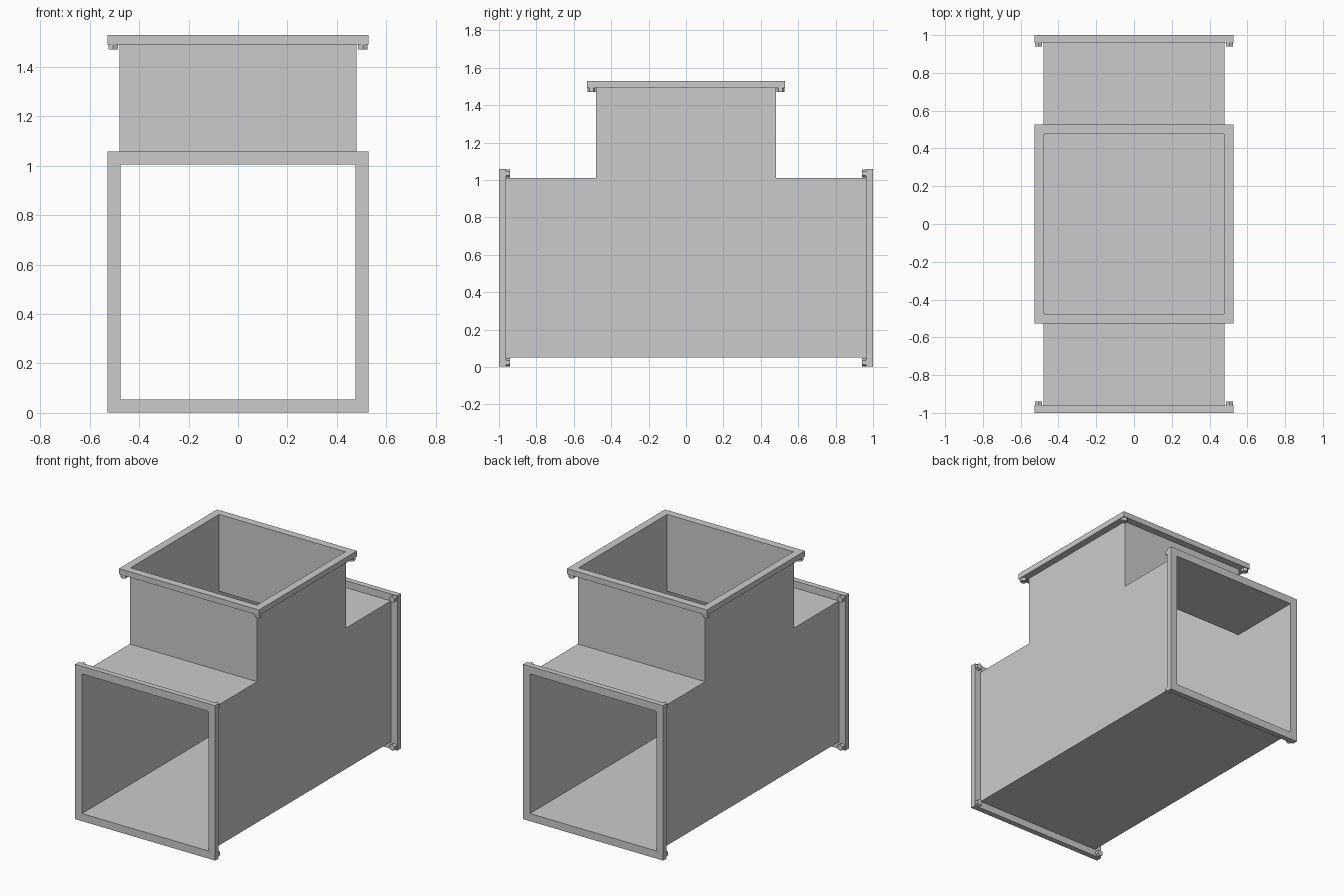
import bpy, bmesh, math
from mathutils import Matrix, Vector

if "Cube" in bpy.data.objects:
    bpy.data.objects.remove(bpy.data.objects["Cube"])

W = 0.48          # half width of the duct
F = 0.528         # half width of the flanges
T = 0.038         # flange thickness
MID = 0.53        # height of the main duct axis
TOP = 1.53


def finish(name, bm, matrix=Matrix()):
    bmesh.ops.recalc_face_normals(bm, faces=bm.faces)
    me = bpy.data.meshes.new(name)
    bm.to_mesh(me)
    bm.free()
    ob = bpy.data.objects.new(name, me)
    ob.matrix_world = matrix
    bpy.context.collection.objects.link(ob)
    return ob


# Sheet metal tee: T-shaped sides joined by walls, three ends left open
def duct_body():
    e, lo, hi = 1 - T, MID - W, MID + W
    prof = [(-e, lo), (e, lo), (e, hi), (W, hi), (W, TOP - T),
            (-W, TOP - T), (-W, hi), (-e, hi)]
    bm = bmesh.new()
    left = [bm.verts.new((-W, y, z)) for y, z in prof]
    right = [bm.verts.new((W, y, z)) for y, z in prof]
    bm.faces.new(left[::-1])
    bm.faces.new(right)
    for i in (0, 2, 3, 5, 6, 0):
        j = (i + 1) % 8
        if bm.faces.get((left[i], left[j], right[j], right[i])) is None:
            bm.faces.new((left[i], left[j], right[j], right[i]))
    ob = finish("duct_body", bm)
    # orient outward from the bottom wall, then thicken inwards
    bottom = next(p for p in ob.data.polygons if p.center.z < lo + 0.001)
    if bottom.normal.z > 0:
        ob.data.flip_normals()
    mod = ob.modifiers.new("sheet_thickness", 'SOLIDIFY')
    mod.thickness = 0.004
    mod.offset = -1
    mod.use_even_offset = True


# Square flange ring; local +z is the open end, face at z = 0
def flange(name, matrix):
    bm = bmesh.new()
    corners = [(-1, -1), (1, -1), (1, 1), (-1, 1)]
    loops = [[bm.verts.new((x * r, y * r, z)) for x, y in corners]
             for r, z in ((F, 0), (F, -T), (W - 0.004, -T), (W - 0.004, 0))]
    for a, b in zip(loops, loops[1:] + loops[:1]):
        for i in range(4):
            j = (i + 1) % 4
            bm.faces.new((a[i], a[j], b[j], b[i]))
    finish(name, bm, matrix)

    # Hexagonal corner nuts behind the ring
    bm = bmesh.new()
    for x, y in corners:
        c = Vector((x * 0.505, y * 0.505, -T - 0.01))
        bmesh.ops.create_cone(bm, cap_ends=True, segments=6, radius1=0.022,
                              radius2=0.022, depth=0.024,
                              matrix=Matrix.Translation(c))
    finish(name + "_nuts", bm, matrix)


duct_body()
flange("top_flange", Matrix.Translation((0, 0, TOP)))
for name, s in (("front_flange", -1), ("back_flange", 1)):
    flange(name, Matrix.Translation((0, s, MID))
           @ Matrix.Rotation(-s * math.pi / 2, 4, 'X'))
